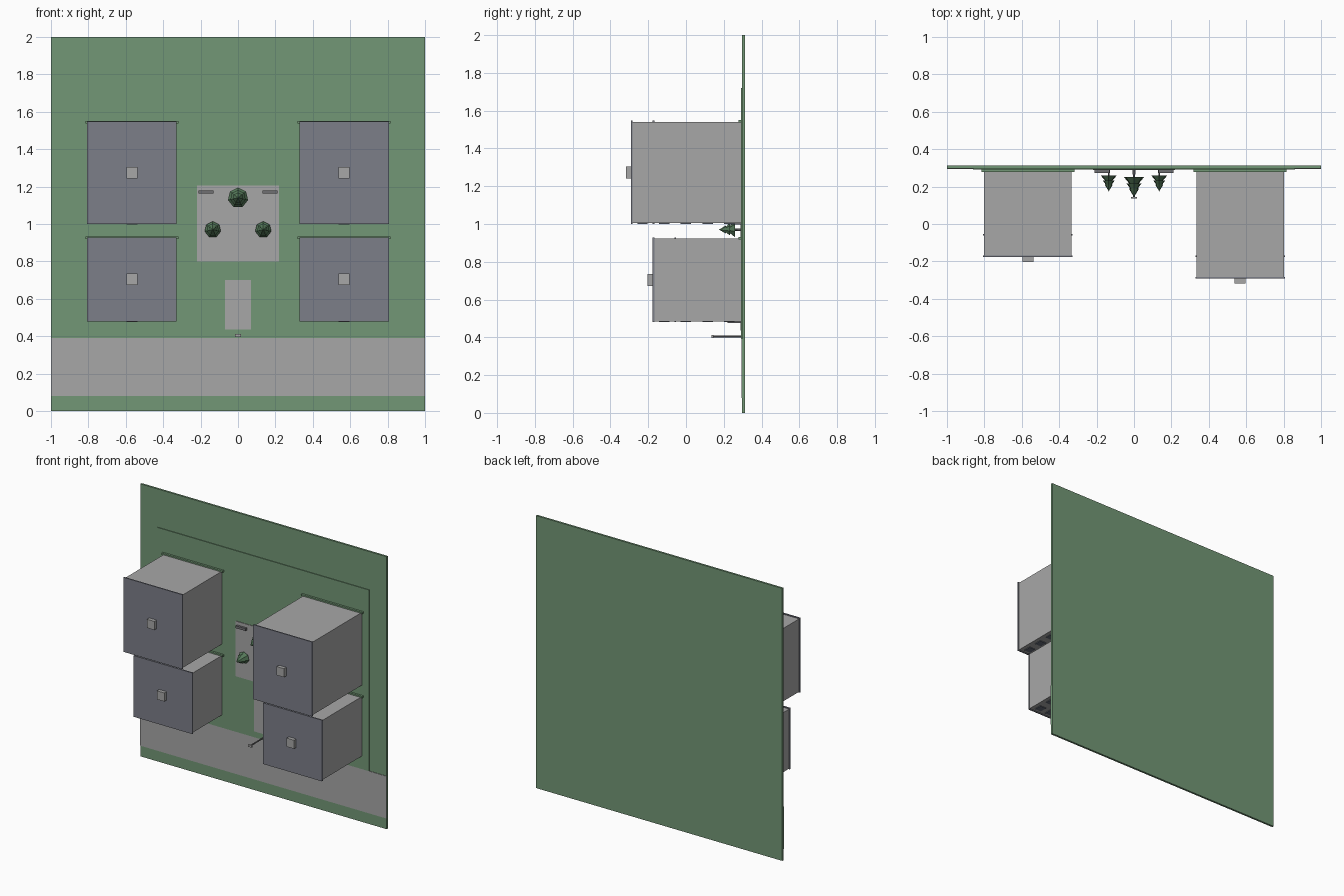
import bpy, bmesh, math
from mathutils import Matrix, Vector

if "Cube" in bpy.data.objects:
    bpy.data.objects.remove(bpy.data.objects["Cube"])


def material(name, rgb):
    m = bpy.data.materials.new(name)
    m.diffuse_color = (*rgb, 1)
    m.use_nodes = True
    m.node_tree.nodes["Principled BSDF"].inputs["Base Color"].default_value = m.diffuse_color
    return m


GRASS = material("grass green", (0.17, 0.31, 0.18))
GREY = material("concrete grey", (0.39, 0.39, 0.39))
ROOF = material("slate roof", (0.20, 0.21, 0.25))
LEAF = material("leaf green", (0.09, 0.19, 0.10))
DARK = material("dark grey", (0.16, 0.16, 0.17))
GLASS = material("window blue grey", (0.13, 0.15, 0.19))


def finish(name, bm, mat):
    mesh = bpy.data.meshes.new(name)
    bm.to_mesh(mesh)
    bm.free()
    mesh.materials.append(mat)
    ob = bpy.data.objects.new(name, mesh)
    bpy.context.collection.objects.link(ob)
    return ob


def add_box(bm, x0, x1, y0, y1, z0, z1):
    centre = Vector(((x0 + x1) / 2, (y0 + y1) / 2, (z0 + z1) / 2))
    size = Matrix.Diagonal((x1 - x0, y1 - y0, z1 - z0, 1))
    bmesh.ops.create_cube(bm, size=1, matrix=Matrix.Translation(centre) @ size)


def box(name, mat, *bounds):
    bm = bmesh.new()
    add_box(bm, *bounds)
    return finish(name, bm, mat)


def add_cone(bm, x, z, y_base, y_tip, r_base, r_tip, sides):
    # cone whose axis runs out of the upright ground plate, towards -y
    mat = (Matrix.Translation((x, (y_base + y_tip) / 2, z))
           @ Matrix.Rotation(math.radians(90), 4, 'X'))
    bmesh.ops.create_cone(bm, cap_ends=True, segments=sides, radius1=r_base,
                          radius2=r_tip, depth=y_base - y_tip, matrix=mat)


G = 0.297  # front surface of the ground plate

# Ground, raised lawn, road and paving
box("ground_plate", GRASS, -1, 1, G, 0.312, 0, 2)
box("lawn", GRASS, -0.86, 0.86, 0.292, G, 0.39, 1.72)
box("road", GREY, -1, 1, 0.293, G, 0.08, 0.39)
box("path", GREY, -0.07, 0.07, 0.288, G, 0.435, 0.70)
box("plaza", GREY, -0.22, 0.22, 0.288, G, 0.80, 1.205)


def building(name, side, z0, z1, floors):
    cx, half = side * 0.567, 0.234
    top = 0.292 - floors * 0.115
    box(name + "_walls", GREY, cx - half, cx + half, top, G, z0 + 0.005, z1 - 0.01)
    box(name + "_roof", ROOF, cx - half - 0.005, cx + half + 0.005,
        top - 0.009, top, z0, z1 - 0.003)
    box(name + "_roof_vent", GREY, cx - 0.03, cx + 0.03, top - 0.035, top - 0.009,
        (z0 + z1) / 2 - 0.033, (z0 + z1) / 2 + 0.03)
    box(name + "_hedge", GRASS, cx - 0.248, cx + 0.248, 0.277, G, z1 - 0.013, z1)
    # windows on the street side, with a door in the middle of the ground floor
    panes = bmesh.new()
    for floor in range(floors):
        y = 0.292 - floor * 0.115
        for i in (-2, -1, 0, 1, 2):
            if floor == 0 and i == 0:
                continue
            x = cx + i * 0.09
            add_box(panes, x - 0.025, x + 0.025, y - 0.09, y - 0.035, z0, z0 + 0.006)
    finish(name + "_windows", panes, GLASS)
    box(name + "_door", DARK, cx - 0.03, cx + 0.03, 0.22, G, z0 - 0.003, z0 + 0.006)


building("rear_left_block", -1, 1.00, 1.55, 4)
building("rear_right_block", 1, 1.00, 1.55, 5)
building("front_left_block", -1, 0.48, 0.932, 3)
building("front_right_block", 1, 0.48, 0.932, 4)


def tree(name, x, z, s):
    trunk = bmesh.new()
    add_cone(trunk, x, z, G, G - 0.05 * s, 0.009 * s, 0.007 * s, 6)
    finish(name + "_trunk", trunk, DARK)
    crown = bmesh.new()
    for start, end, r in ((0.047, 0.11, 0.055), (0.08, 0.133, 0.042), (0.108, 0.153, 0.028)):
        add_cone(crown, x, z, G - start * s, G - end * s, r * s, 0, 7)
    finish(name + "_crown", crown, LEAF)


tree("middle_tree", 0, 1.14, 1.0)
for side, word in ((-1, "left"), (1, "right")):
    tree(word + "_tree", side * 0.135, 0.97, 0.8)
    box(word + "_bench", DARK, side * 0.17 - 0.04, side * 0.17 + 0.04,
        0.272, 0.288, 1.162, 1.18)

# Street lamp
post = bmesh.new()
add_cone(post, 0, 0.404, G, 0.145, 0.005, 0.005, 8)
finish("lamp_post", post, DARK)
box("lamp_head", GREY, -0.015, 0.015, 0.136, 0.145, 0.396, 0.412)
